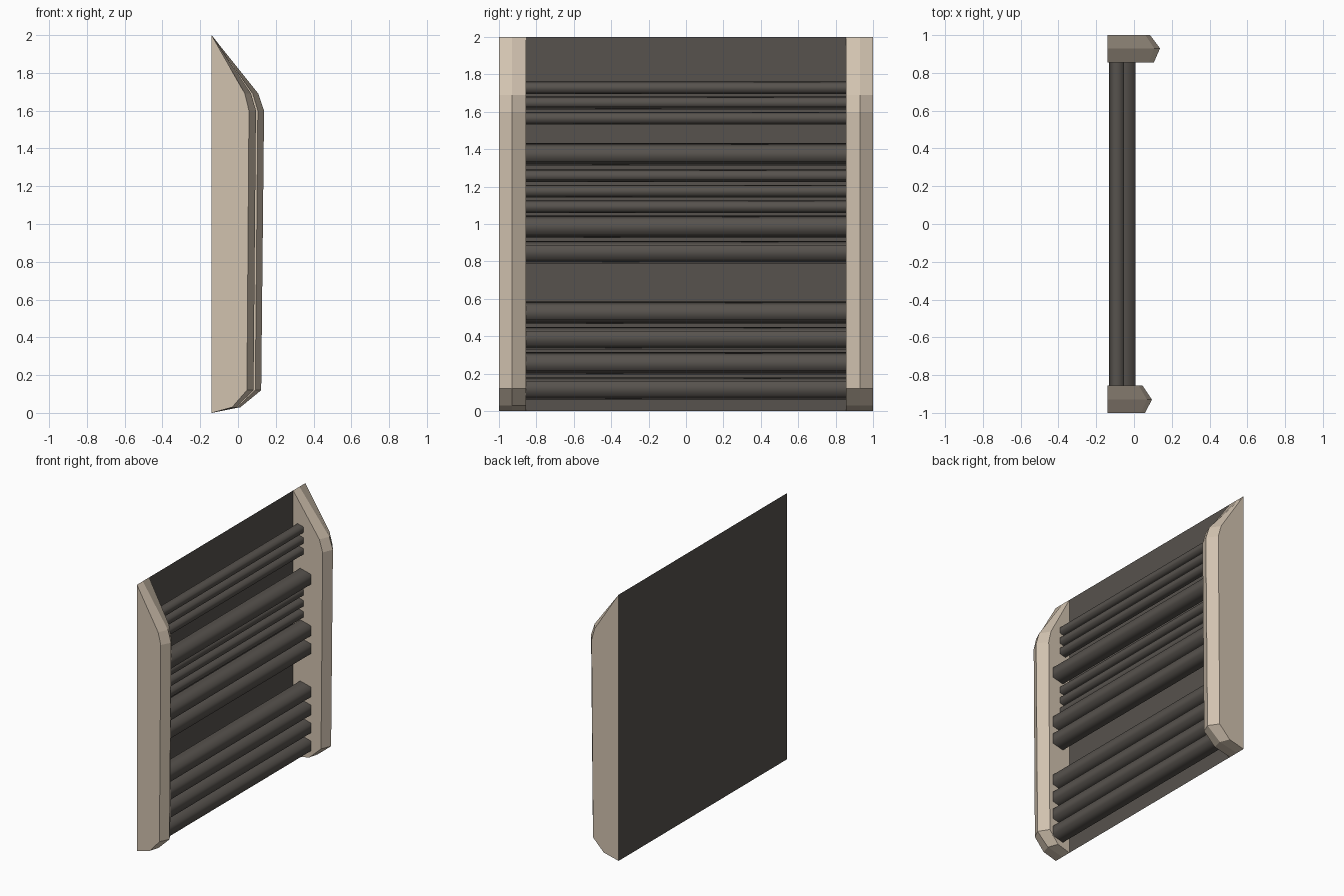
import bpy

if "Cube" in bpy.data.objects:
    bpy.data.objects.remove(bpy.data.objects["Cube"])

def material(name, rgb):
    m = bpy.data.materials.new(name)
    m.diffuse_color = (*rgb, 1)
    m.use_nodes = True
    m.node_tree.nodes["Principled BSDF"].inputs["Base Color"].default_value = m.diffuse_color
    return m

TAN = material("tan_paint", (0.64, 0.54, 0.43))
DARK = material("dark_metal", (0.095, 0.085, 0.075))
BACK = -0.14

def build(name, verts, faces, mat):
    me = bpy.data.meshes.new(name)
    me.from_pydata(verts, [], faces)
    me.materials.append(mat)
    me.validate()
    ob = bpy.data.objects.new(name, me)
    bpy.context.collection.objects.link(ob)
    return ob

# Flat back panel
build("back_panel", [(BACK, -1, 0), (BACK, 1, 0), (BACK, 1, 2), (BACK, -1, 2)],
      [(0, 1, 2, 3)], DARK)

# Side rail: outer, ridge and inner outlines joined by bevelled strips, open at the back
def rail(name, side, front):
    outline = [(0.0, 2.0), (0.89, 1.69), (1.0, 1.60), (0.945, 0.12), (0.55, 0.03), (0.0, 0.0)]
    n = len(outline)
    verts = []
    for y, x_front in zip((1, 0.93, 0.855), front):
        verts += [(BACK + t * (x_front - BACK), side * y, z) for t, z in outline]
    faces = [tuple(range(n)), tuple(reversed(range(2 * n, 3 * n)))]
    for row in (0, n):
        for i in range(n - 1):
            a = row + i
            faces.append((a, a + n, a + n + 1, a + 1))
    # orient the faces outward on each side
    if side < 0:
        faces = [tuple(reversed(f)) for f in faces]
    ob = build(name, verts, faces, TAN)
    # weld the coincident end points
    import bmesh
    bm = bmesh.new()
    bm.from_mesh(ob.data)
    bmesh.ops.dissolve_degenerate(bm, edges=bm.edges, dist=1e-5)
    bm.to_mesh(ob.data)
    bm.free()

rail("left_rail", -1, (0.058, 0.095, 0.045))
rail("right_rail", 1, (0.085, 0.138, 0.105))

# Five-sided horizontal bars with smooth shading
SECTION = [(0.14, 0.037), (0.05, 0.06), (0.0, 0.0), (0.05, -0.06), (0.14, -0.037)]

def bar(name, z, scale):
    verts = [(-0.132 + x * scale, y, z + h * scale)
             for y in (-0.86, 0.86) for x, h in SECTION]
    faces = [(i, i + 5, (i + 1) % 5 + 5, (i + 1) % 5) for i in range(5)]
    faces += [(0, 1, 2, 3, 4), (9, 8, 7, 6, 5)]
    ob = build(name, verts, faces, DARK)
    for p in ob.data.polygons:
        p.use_smooth = len(p.vertices) == 4

for i, z in enumerate((0.12, 0.255, 0.39, 0.525, 0.85, 0.985, 1.372)):
    bar(f"large_bar_{i + 1}", z, 1.0)
for i, z in enumerate((1.092, 1.175, 1.257, 1.565, 1.647, 1.728)):
    bar(f"small_bar_{i + 1}", z, 0.56)
